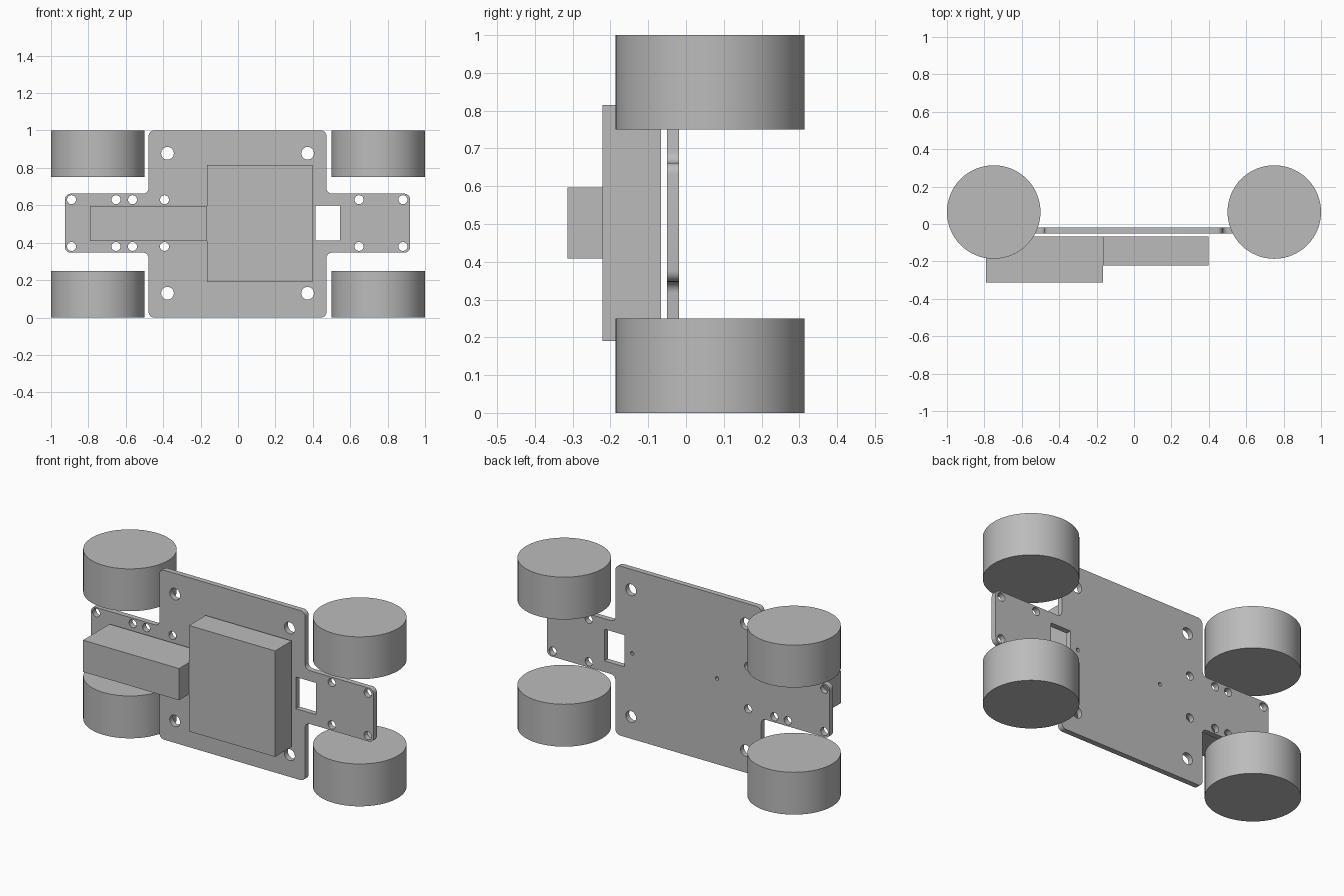
import bpy, bmesh, math
from mathutils import Vector

cube = bpy.data.objects.get("Cube")
if cube:
    bpy.data.objects.remove(cube, do_unlink=True)

# Single grey material
GREY = (0.5, 0.5, 0.5, 1)
grey = bpy.data.materials.new("plain_grey")
grey.use_nodes = True
grey.diffuse_color = GREY
grey.node_tree.nodes["Principled BSDF"].inputs["Base Color"].default_value = GREY


def finish(name, bm, smooth=False):
    """Turn a bmesh into a named, coloured object."""
    bmesh.ops.recalc_face_normals(bm, faces=bm.faces)
    mesh = bpy.data.meshes.new(name)
    bm.to_mesh(mesh)
    bm.free()
    mesh.materials.clear()
    mesh.materials.append(grey)
    obj = bpy.data.objects.new(name, mesh)
    bpy.context.collection.objects.link(obj)
    if smooth:
        bpy.ops.object.select_all(action='DESELECT')
        obj.select_set(True)
        bpy.context.view_layer.objects.active = obj
        bpy.ops.object.shade_smooth_by_angle(angle=math.radians(30))
    return obj


def box(name, lo, hi):
    bm = bmesh.new()
    bmesh.ops.create_cube(bm, size=1)
    for v in bm.verts:
        v.co = [lo[i] + (v.co[i] + 0.5) * (hi[i] - lo[i]) for i in range(3)]
    return finish(name, bm)


def wheel(name, x, z):
    bm = bmesh.new()
    bmesh.ops.create_cone(bm, cap_ends=True, segments=64,
                          radius1=0.25, radius2=0.25, depth=0.25)
    bmesh.ops.translate(bm, verts=bm.verts, vec=(x, 0.064, z))
    return finish(name, bm, True)


def circle(x, z, r, n=24):
    return [(x + r * math.cos(2 * math.pi * i / n),
             z + r * math.sin(2 * math.pi * i / n)) for i in range(n)]


def filleted(corners, r, steps=6):
    """Round every right-angled corner of an outline."""
    pts = []
    for i, c in enumerate(corners):
        c = Vector(c)
        a = (Vector(corners[i - 1]) - c).normalized() * r
        b = (Vector(corners[(i + 1) % len(corners)]) - c).normalized() * r
        for k in range(steps + 1):
            t = math.pi / 2 * k / steps
            pts.append(c + a * (1 - math.sin(t)) + b * (1 - math.cos(t)))
    return pts


# Chassis plate outline: tall centre with an arm on either side
L, R, AL, AR, A0, A1 = -0.478, 0.473, -0.925, 0.92, 0.347, 0.662
outline = filleted([(L, 0), (R, 0), (R, A0), (AR, A0), (AR, A1), (R, A1),
                    (R, 1), (L, 1), (L, A1), (AL, A1), (AL, A0), (L, A0)], 0.03)

# Cut-outs: cable window, mounting holes, arm screw holes, pin holes
loops = [outline, [(0.414, 0.413), (0.545, 0.413), (0.545, 0.6), (0.414, 0.6)]]
loops += [circle(x, z, 0.034) for x in (-0.377, 0.372) for z in (0.13, 0.878)]
loops += [circle(x, z, 0.024) for x in (-0.89, -0.652, -0.564, -0.393, 0.647, 0.882)
          for z in (0.38, 0.63)]
loops += [circle(x, 0.505, 0.011, 12) for x in (0.364, -0.19)]

# Extruded flat curve, stood upright and converted to a mesh
curve = bpy.data.curves.new("plate_profile", 'CURVE')
curve.dimensions = '2D'
curve.fill_mode = 'BOTH'
curve.extrude = 0.016
for pts in loops:
    s = curve.splines.new('POLY')
    s.points.add(len(pts) - 1)
    for p, q in zip(s.points, pts):
        p.co = (q[0], q[1], 0, 1)
    s.use_cyclic_u = True
helper = bpy.data.objects.new("plate_profile", curve)
bpy.context.collection.objects.link(helper)
bpy.context.view_layer.update()
evaluated = helper.evaluated_get(bpy.context.evaluated_depsgraph_get())
bm = bmesh.new()
bm.from_mesh(evaluated.to_mesh())
evaluated.to_mesh_clear()
bpy.data.objects.remove(helper, do_unlink=True)
bpy.data.curves.remove(curve)
bmesh.ops.remove_doubles(bm, verts=bm.verts, dist=0.0002)
for v in bm.verts:
    x, y, z = v.co
    v.co = (x, -z - 0.034, y)
finish("chassis_plate", bm, True)

# Boxes on the front of the plate
box("main_box", (-0.165, -0.221, 0.19), (0.397, -0.066, 0.815))
box("side_box", (-0.792, -0.314, 0.409), (-0.165, -0.066, 0.596))

# Four wheels
for side, x in (("right", -0.75), ("left", 0.75)):
    for level, z in (("lower", 0.125), ("upper", 0.875)):
        wheel(f"{level}_{side}_wheel", x, z)
